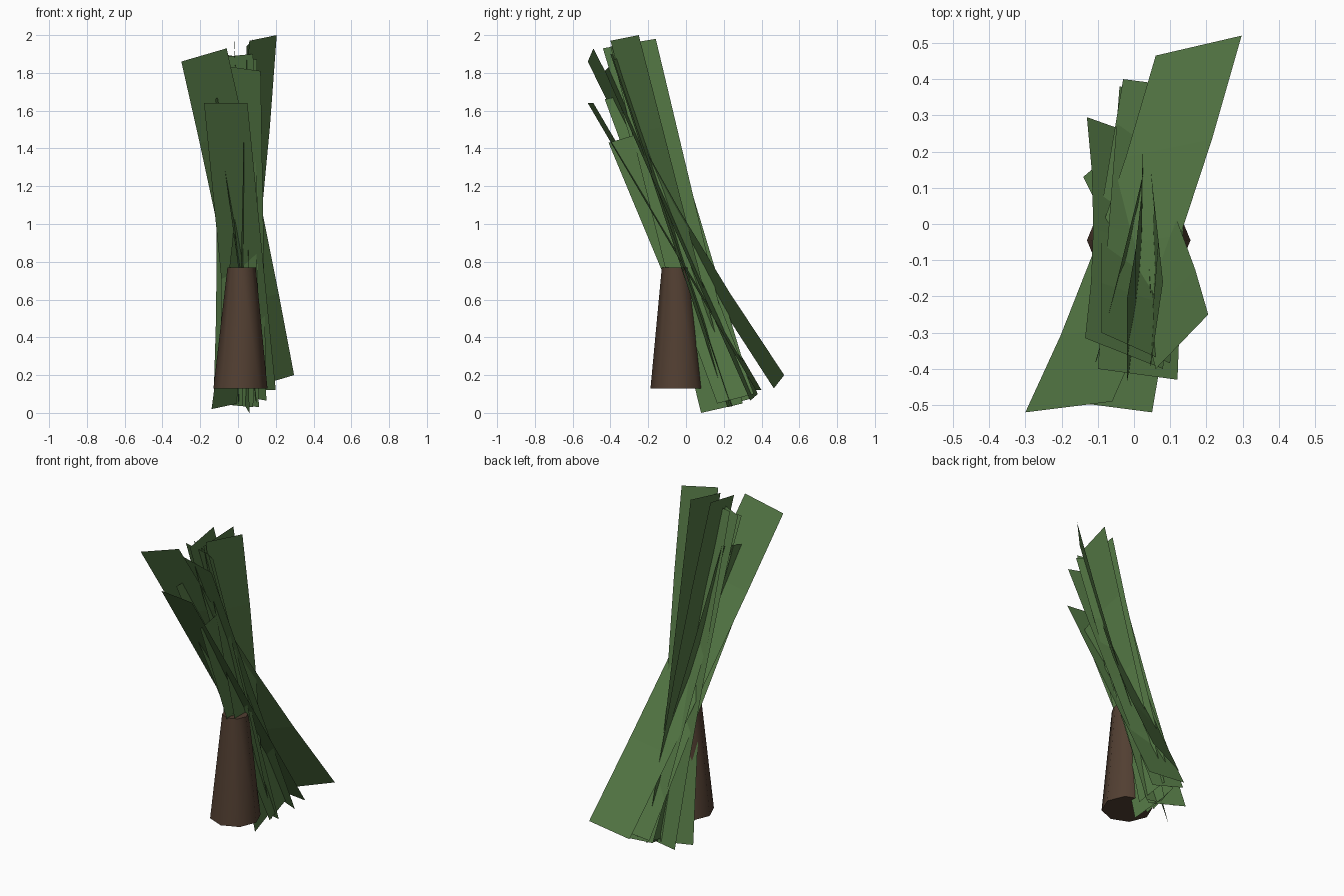
import bpy, bmesh
from mathutils import Vector


def material(name, color):
    m = bpy.data.materials.new(name)
    m.diffuse_color = (*color, 1)
    return m


green = material("leaf_green", (0.09, 0.19, 0.06))
brown = material("trunk_brown", (0.085, 0.05, 0.032))


def finish(bm, name, mat):
    me = bpy.data.meshes.new(name)
    bm.to_mesh(me)
    bm.free()
    me.materials.append(mat)
    ob = bpy.data.objects.new(name, me)
    bpy.context.collection.objects.link(ob)
    return ob


# tapered eight-sided trunk with caps
bm = bmesh.new()
bmesh.ops.create_cone(bm, cap_ends=True, segments=8, radius1=0.143, radius2=0.075, depth=0.64)
for v in bm.verts:
    v.co += Vector((0.013, -0.045, 0.45))
    if v.co.z > 0.5:
        v.co.x += 0.006
        v.co.y -= 0.008
for f in bm.faces:
    f.smooth = len(f.verts) == 4
finish(bm, "trunk", brown)


def leaf(name, t0, t1, b0, b1, bow=(0, 0, 0), n=4):
    """Flat strip from bottom edge b0-b1 to top edge t0-t1, slightly bowed."""
    t0, t1, b0, b1, bow = map(Vector, (t0, t1, b0, b1, bow))
    bm = bmesh.new()
    rows = []
    for i in range(n + 1):
        s = i / n
        off = bow * (4 * s * (1 - s))
        rows.append([bm.verts.new(b.lerp(t, s) + off) for b, t in ((b0, t0), (b1, t1))])
    for r, q in zip(rows, rows[1:]):
        bm.faces.new((r[0], r[1], q[1], q[0]))
    finish(bm, name, green)


# crossing bundle of leaning leaves: top corners, bottom corners, bow
leaves = [
    # broad leaves facing front
    ((-0.30, -0.52, 1.86), (-0.06, -0.49, 1.93), (0.06, 0.465, 0.13), (0.297, 0.52, 0.20), (0.01, -0.045, 0)),
    ((0.06, -0.40, 1.97), (0.205, -0.25, 2.00), (-0.14, 0.13, 0.02), (0.0, 0.25, 0.05), (0.02, 0, 0)),
    ((-0.18, -0.49, 1.64), (0.05, -0.52, 1.64), (-0.03, 0.40, 0.12), (0.20, 0.37, 0.12)),
    ((-0.135, -0.315, 1.88), (0.08, -0.40, 1.90), (-0.13, 0.295, 0.05), (0.08, 0.22, 0.03), (0.02, 0, 0)),
    ((-0.09, -0.30, 1.90), (0.10, -0.385, 1.87), (-0.09, 0.25, 0.06), (0.11, 0.24, 0.03)),
    ((-0.10, -0.40, 1.84), (0.12, -0.43, 1.81), (-0.04, 0.38, 0.10), (0.15, 0.34, 0.065)),
    # leaves seen edge-on from the front
    ((0.045, -0.40, 1.94), (0.08, -0.16, 1.98), (0.06, 0.08, 0.00), (0.03, 0.30, 0.05)),
    ((-0.02, -0.44, 1.93), (-0.02, -0.21, 1.97), (0.025, 0.14, 0.02), (0.02, 0.36, 0.08), (0.02, 0, 0)),
    ((-0.12, -0.43, 1.66), (-0.07, -0.25, 1.70), (0.10, 0.165, 0.05), (0.08, 0.36, 0.10)),
    ((0.03, -0.41, 1.43), (0.05, -0.24, 1.48), (0.0, 0.17, 0.04), (0.01, 0.34, 0.09)),
]
for i, corners in enumerate(leaves):
    leaf(f"leaf_{i + 1}", *corners)
